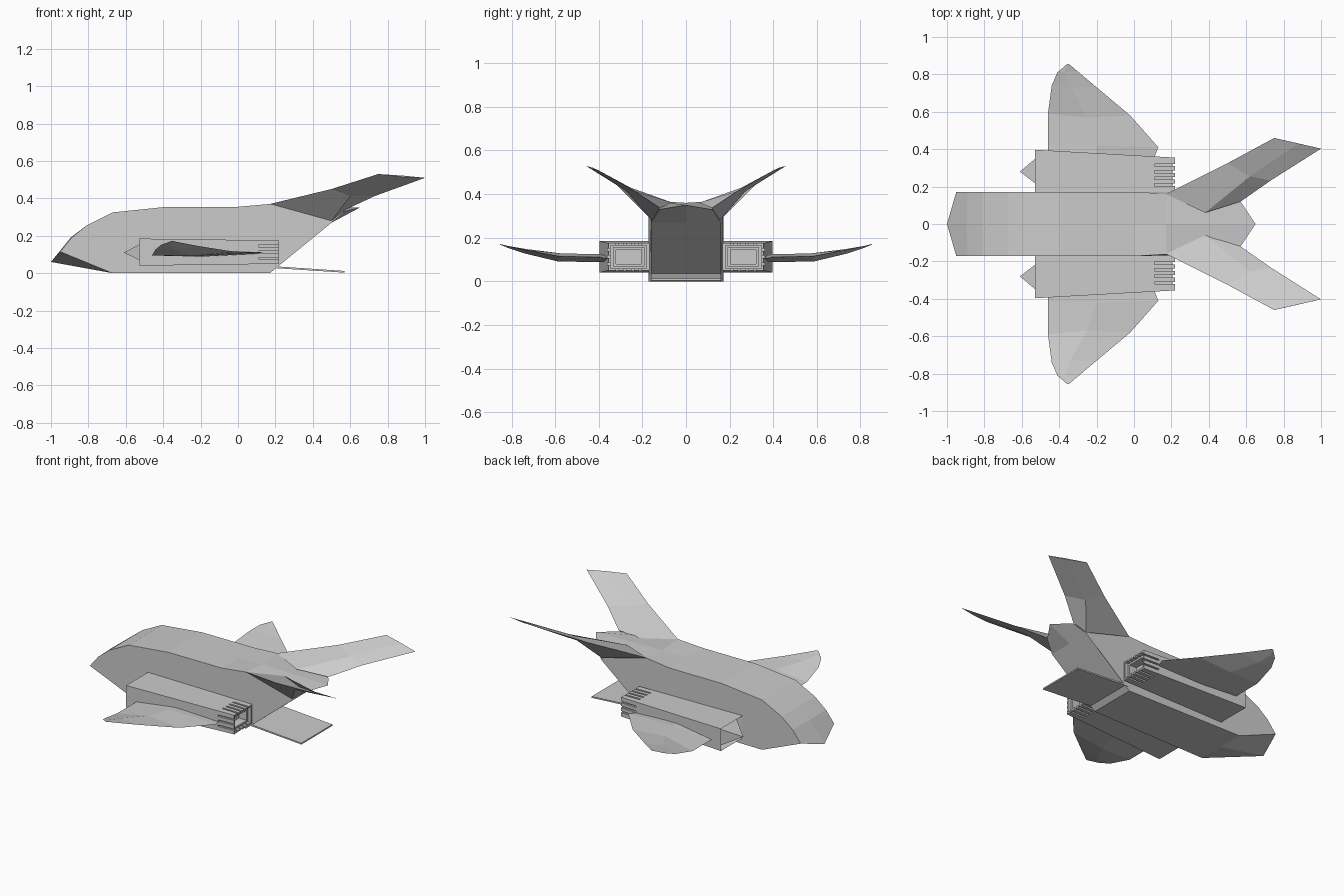
import bpy, bmesh

if "Cube" in bpy.data.objects:
    bpy.data.objects.remove(bpy.data.objects["Cube"])


def finish(name, bm):
    bmesh.ops.remove_doubles(bm, verts=bm.verts, dist=0.0005)
    bmesh.ops.recalc_face_normals(bm, faces=bm.faces)
    me = bpy.data.meshes.new(name)
    bm.to_mesh(me)
    bm.free()
    ob = bpy.data.objects.new(name, me)
    bpy.context.collection.objects.link(ob)
    return ob


def loft(name, sections, side=1):
    """Skin a list of equal-length closed sections, capping both ends."""
    bm = bmesh.new()
    rings = [[bm.verts.new((x, y * side, z)) for x, y, z in s] for s in sections]
    n = len(rings[0])
    for a, b in zip(rings, rings[1:]):
        for i in range(n):
            j = (i + 1) % n
            bm.faces.new((a[i], a[j], b[j], b[i]))
    bm.faces.new(rings[0])
    bm.faces.new(rings[-1])
    return finish(name, bm)


def rect(x, y0, y1, z0, z1):
    return [(x, y0, z0), (x, y1, z0), (x, y1, z1), (x, y0, z1)]


# Fuselage: side outline (x, z, half width) plus the centre line (x, z)
outline = [
    (-.95, .115, .172, -1, .06),
    (-.89, .19, .172, -.895, .19),
    (-.81, .255, .172, -.81, .255),
    (-.67, .325, .172, -.67, .325),
    (-.38, .355, .172, -.38, .355),
    (0, .355, .172, 0, .355),
    (.17, .37, .162, .17, .36),
    (.57, .33, .12, .65, .35),
    (.5, .27, .16, .5, .27),
    (.17, 0, .16, .17, 0),
    (-.67, 0, .172, -.67, 0),
]
loft("fuselage", [
    [(x, -w, z) for x, z, w, cx, cz in outline],
    [(cx, 0, cz) for x, z, w, cx, cz in outline],
    [(x, w, z) for x, z, w, cx, cz in outline],
])

# Flat tail plate under the rear
loft("tail_plate", [rect(.15, -.16, .16, .03, .04), rect(.57, -.16, .16, .003, .012)])

# Engine pod: intake spike, recessed intake, body, stepped nozzle
pod = [
    rect(-.61, .28, .28, .11, .11),
    rect(-.48, .18, .39, .046, .179),
    rect(-.53, .172, .397, .04, .185),
    rect(.22, .168, .355, .05, .175),
    rect(.22, .18, .345, .06, .165),
    rect(.18, .18, .345, .06, .165),
    rect(.18, .19, .335, .068, .157),
    rect(.205, .19, .335, .068, .157),
    rect(.205, .203, .322, .08, .145),
    rect(.15, .203, .322, .08, .145),
]

# Wing and fin sections: leading edge, top, trailing edge, bottom
wing = [
    [(-.46, .36, .095), (-.2, .36, .125), (.11, .36, .105), (-.2, .36, .088)],
    [(-.46, .42, .095), (-.2, .42, .125), (.13, .41, .112), (-.2, .42, .088)],
    [(-.46, .59, .095), (-.25, .57, .128), (-.02, .58, .115), (-.25, .59, .092)],
    [(-.44, .74, .128), (-.34, .73, .148), (-.205, .735, .144), (-.34, .74, .128)],
    [(-.41, .81, .152), (-.37, .815, .162), (-.30, .815, .162), (-.37, .815, .153)],
    [(-.36, .853, .17), (-.355, .855, .172), (-.345, .853, .171), (-.355, .853, .169)],
]
fin = [
    [(.17, .16, .37), (.38, .06, .36), (.57, .12, .337), (.5, .155, .28)],
    [(.5, .325, .45), (.62, .255, .43), (.73, .232, .412), (.6, .27, .412)],
    [(.75, .46, .53), (.88, .43, .522), (1, .403, .51), (.88, .43, .515)],
]

for side, label in ((1, "left"), (-1, "right")):
    engine = loft(label + "_engine", pod, side)

    # Cooling slots around the nozzle
    boxes = [(y, z, .006, .012) for y in (.21, .245, .28, .315) for z in (.177, .048)]
    boxes += [(.359, z, .012, .005) for z in (.08, .1125, .145)]
    bm = bmesh.new()
    for y, z, hy, hz in boxes:
        vs = bmesh.ops.create_cube(bm, size=2)["verts"]
        bmesh.ops.scale(bm, vec=(.065, hy, hz), verts=vs)
        bmesh.ops.translate(bm, vec=(.175, y * side, z), verts=vs)
    cutter = finish("slot_cutter", bm)
    cutter.hide_render = True
    mod = engine.modifiers.new("slots", "BOOLEAN")
    mod.operation = "DIFFERENCE"
    mod.solver = "EXACT"
    mod.object = cutter
    bpy.context.view_layer.objects.active = engine
    bpy.ops.object.modifier_apply(modifier=mod.name)
    bpy.data.objects.remove(cutter)

    loft(label + "_wing", wing, side)
    loft(label + "_tail_fin", fin, side)
